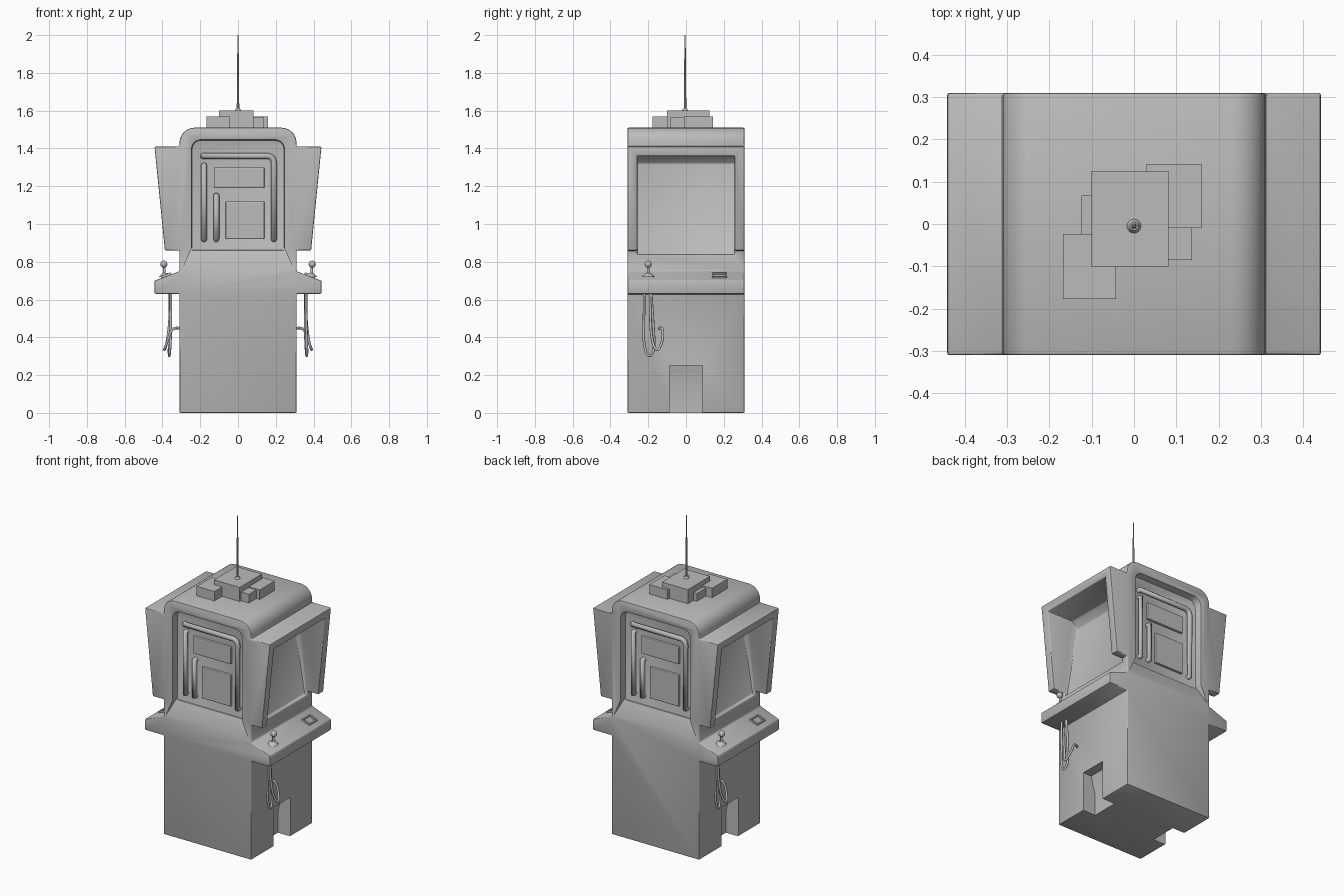
import bpy, bmesh
from math import pi, cos, sin
from mathutils import Matrix, Vector

cube = bpy.data.objects.get("Cube")
if cube:
    bpy.data.objects.remove(cube)

grey = bpy.data.materials.new("plain grey")
grey.use_nodes = True
grey.diffuse_color = (0.5, 0.5, 0.5, 1)
grey.node_tree.nodes["Principled BSDF"].inputs["Base Color"].default_value = (0.5, 0.5, 0.5, 1)


def finish(name, bm, turn=0):
    bmesh.ops.recalc_face_normals(bm, faces=bm.faces)
    bm.transform(Matrix.Rotation(turn, 4, "Z"))
    mesh = bpy.data.meshes.new(name)
    bm.to_mesh(mesh)
    bm.free()
    mesh.materials.append(grey)
    obj = bpy.data.objects.new(name, mesh)
    bpy.context.collection.objects.link(obj)
    return obj


def smooth(obj, angle=0.7):
    bpy.ops.object.select_all(action="DESELECT")
    obj.select_set(True)
    bpy.context.view_layer.objects.active = obj
    bpy.ops.object.shade_smooth_by_angle(angle=angle)


def prism(points, low, high, axis):
    """Extrude an outline of (x, z) along y, or of (y, z) along x."""
    bm = bmesh.new()
    place = (lambda a, b, d: (a, d, b)) if axis == "y" else (lambda a, b, d: (d, a, b))
    ends = [[bm.verts.new(place(a, b, d)) for a, b in points] for d in (low, high)]
    bm.faces.new(ends[0])
    bm.faces.new(ends[1])
    for i in range(len(points)):
        j = (i + 1) % len(points)
        bm.faces.new((ends[0][i], ends[0][j], ends[1][j], ends[1][i]))
    return bm


def box(name, low, high, turn=0, bevel=0):
    low, high = Vector(low), Vector(high)
    bm = bmesh.new()
    bmesh.ops.create_cube(bm, size=1)
    for v in bm.verts:
        v.co = (low + high) / 2 + v.co * (high - low)
    if bevel:
        bmesh.ops.bevel(bm, geom=bm.edges[:], offset=bevel, segments=2,
                        profile=0.5, affect="EDGES")
    return finish(name, bm, turn)


def cone(name, centre, r1, r2, height, turn=0, sides=16):
    bm = bmesh.new()
    bmesh.ops.create_cone(bm, cap_ends=True, segments=sides, radius1=r1, radius2=r2,
                          depth=height, matrix=Matrix.Translation(centre))
    obj = finish(name, bm, turn)
    smooth(obj)
    return obj


def tube(name, points, radius, turn, spline_type="POLY"):
    curve = bpy.data.curves.new(name, "CURVE")
    curve.dimensions = "3D"
    curve.bevel_depth = radius
    curve.bevel_resolution = 3
    curve.use_fill_caps = True
    spline = curve.splines.new(spline_type)
    spline.points.add(len(points) - 1)
    for p, co in zip(spline.points, points):
        p.co = (*co, 1)
    if spline_type == "NURBS":
        spline.order_u = 3
        spline.use_endpoint_u = True
        spline.resolution_u = 6
    curve.materials.append(grey)
    obj = bpy.data.objects.new(name, curve)
    obj.rotation_euler.z = turn
    bpy.context.collection.objects.link(obj)


# Cabinet: plinth, control shelf, flared hood and rounded roof in one outline
half = [(0.31, 0), (0.31, 0.63), (0.442, 0.63), (0.442, 0.70), (0.31, 0.75),
        (0.31, 0.86), (0.387, 0.86), (0.442, 1.41), (0.31, 1.41)]
half += [(0.23 + 0.08 * cos(a), 1.43 + 0.08 * sin(a)) for a in
         [pi / 2 * i / 6 for i in range(7)]]
cabinet = finish("cabinet", prism(half + [(-x, z) for x, z in reversed(half)],
                                  -0.31, 0.31, "y"))


def cut(bm, turn):
    cutter = finish("cutter", bm, turn)
    cutter.hide_render = True
    mod = cabinet.modifiers.new("cut", "BOOLEAN")
    mod.operation = "DIFFERENCE"
    mod.solver = "EXACT"
    mod.object = cutter
    bpy.context.view_layer.objects.active = cabinet
    bpy.ops.object.modifier_apply(modifier=mod.name)
    bpy.data.objects.remove(cutter)


# Panel recesses on front and back, screen recesses inside the hoods
for turn in (0, pi):
    recess = prism([(-0.36, 0.86), (-0.26, 0.86), (-0.26, 1.445), (-0.36, 1.445)],
                   -0.245, 0.245, "x")
    corners = [e for e in recess.edges if all(v.co.z > 1.4 for v in e.verts)
               and e.verts[0].co.x == e.verts[1].co.x]
    bmesh.ops.bevel(recess, geom=corners, offset=0.05, segments=5, profile=0.5,
                    affect="EDGES")
    cut(recess, turn)
    cut(prism([(0.5, 0.84), (0.29, 0.84), (0.21, 1.32), (0.25, 1.36), (0.5, 1.36)],
              -0.258, 0.258, "y"), turn)

soften = cabinet.modifiers.new("soften", "BEVEL")
soften.width = 0.009
soften.segments = 2
soften.limit_method = "ANGLE"
soften.angle_limit = 0.6
bpy.context.view_layer.objects.active = cabinet
bpy.ops.object.modifier_apply(modifier=soften.name)

# Flared shoulder below each panel, foot notch at the base of each side
for turn in (0, pi):
    shoulder = bmesh.new()
    for x, y, z in ((0.245, -0.262, 0.872), (0.245, -0.36, 0.872), (0.345, -0.36, 0.65)):
        for s in (-1, 1):
            shoulder.verts.new((s * x, y, z))
    bmesh.ops.convex_hull(shoulder, input=shoulder.verts[:])
    cut(shoulder, turn)
    cut(prism([(0.35, -0.02), (0.22, -0.02), (0.22, 0.13), (0.25, 0.25), (0.35, 0.25)],
              -0.087, 0.087, "y"), turn)
smooth(cabinet)

for side, turn in (("front", 0), ("back", pi)):
    # Pipes and plates on the upper panel
    y, wall = -0.275, -0.255
    bend = [(0.155 + 0.035 * sin(a), y, 1.325 + 0.035 * cos(a))
            for a in [pi / 2 * i / 6 for i in range(7)]]
    tube(side + "_long_pipe", [(-0.185, wall, 1.36), (-0.185, y, 1.36)] + bend
         + [(0.19, y, 0.92), (0.19, wall, 0.92)], 0.016, turn)
    for label, x, top in (("tall", -0.18, 1.31), ("short", -0.115, 1.15)):
        tube(side + "_" + label + "_pipe", [(x, wall, 0.92), (x, y, 0.92),
                                            (x, y, top), (x, wall, top)], 0.016, turn)
    box(side + "_upper_plate", (-0.125, -0.275, 1.19), (0.14, -0.25, 1.30), turn, 0.005)
    box(side + "_lower_plate", (-0.065, -0.275, 0.92), (0.14, -0.25, 1.12), turn, 0.005)

    # Joystick on the control shelf
    cone(side + "_joystick_base", (0.385, -0.2, 0.73), 0.035, 0.012, 0.022, turn)
    cone(side + "_joystick_stem", (0.39, -0.2, 0.76), 0.007, 0.007, 0.05, turn, 10)
    ball = bmesh.new()
    bmesh.ops.create_uvsphere(ball, u_segments=16, v_segments=10, radius=0.019,
                              matrix=Matrix.Translation((0.393, -0.2, 0.787)))
    smooth(finish(side + "_joystick_ball", ball, turn), pi)

    # Framed slot lying on the sloping shelf
    slope = Matrix.Translation((0.38, 0.178, 0.727)) @ Matrix.Rotation(0.38, 4, "Y")
    for label, size in (("rail_a", (0.008, 0.08, -0.026)), ("rail_b", (0.008, 0.08, 0.026)),
                        ("end_a", (0.052, 0.008, -0.036)), ("end_b", (0.052, 0.008, 0.036))):
        sx, sy, shift = size
        move = (shift, 0, 0) if "rail" in label else (0, shift, 0)
        bm = bmesh.new()
        bmesh.ops.create_cube(bm, size=1, matrix=slope @ Matrix.Translation(move)
                              @ Matrix.Diagonal((sx, sy, 0.014, 1)))
        finish(side + "_slot_" + label, bm, turn)

    # Looped cable hanging below the shelf
    tube(side + "_cable", [(0.36, -0.222, 0.64), (0.36, -0.222, 0.5), (0.365, -0.225, 0.36),
                           (0.365, -0.2, 0.29), (0.36, -0.165, 0.33), (0.355, -0.172, 0.45),
                           (0.355, -0.185, 0.64)], 0.007, turn, "NURBS")
    tube(side + "_cable_tail", [(0.355, -0.19, 0.64), (0.36, -0.19, 0.5), (0.375, -0.18, 0.37),
                                (0.395, -0.15, 0.32), (0.37, -0.12, 0.39), (0.345, -0.125, 0.46),
                                (0.30, -0.145, 0.445)], 0.007, turn, "NURBS")

# Stacked boxes on the roof
for label, low, high in (
        ("main", (-0.1, -0.1, 1.5), (0.082, 0.125, 1.6)),
        ("left", (0.03, -0.01, 1.5), (0.16, 0.142, 1.57)),
        ("left_low", (0.05, -0.085, 1.5), (0.137, 0.02, 1.565)),
        ("right", (-0.168, -0.177, 1.5), (-0.042, -0.024, 1.57)),
        ("right_low", (-0.124, -0.05, 1.5), (-0.09, 0.067, 1.56))):
    box("roof_box_" + label, low, high)

# Antenna
cone("antenna_base", (0, -0.005, 1.605), 0.018, 0.01, 0.015)
cone("antenna_rod", (0, -0.005, 1.8), 0.007, 0.003, 0.4, sides=8)
